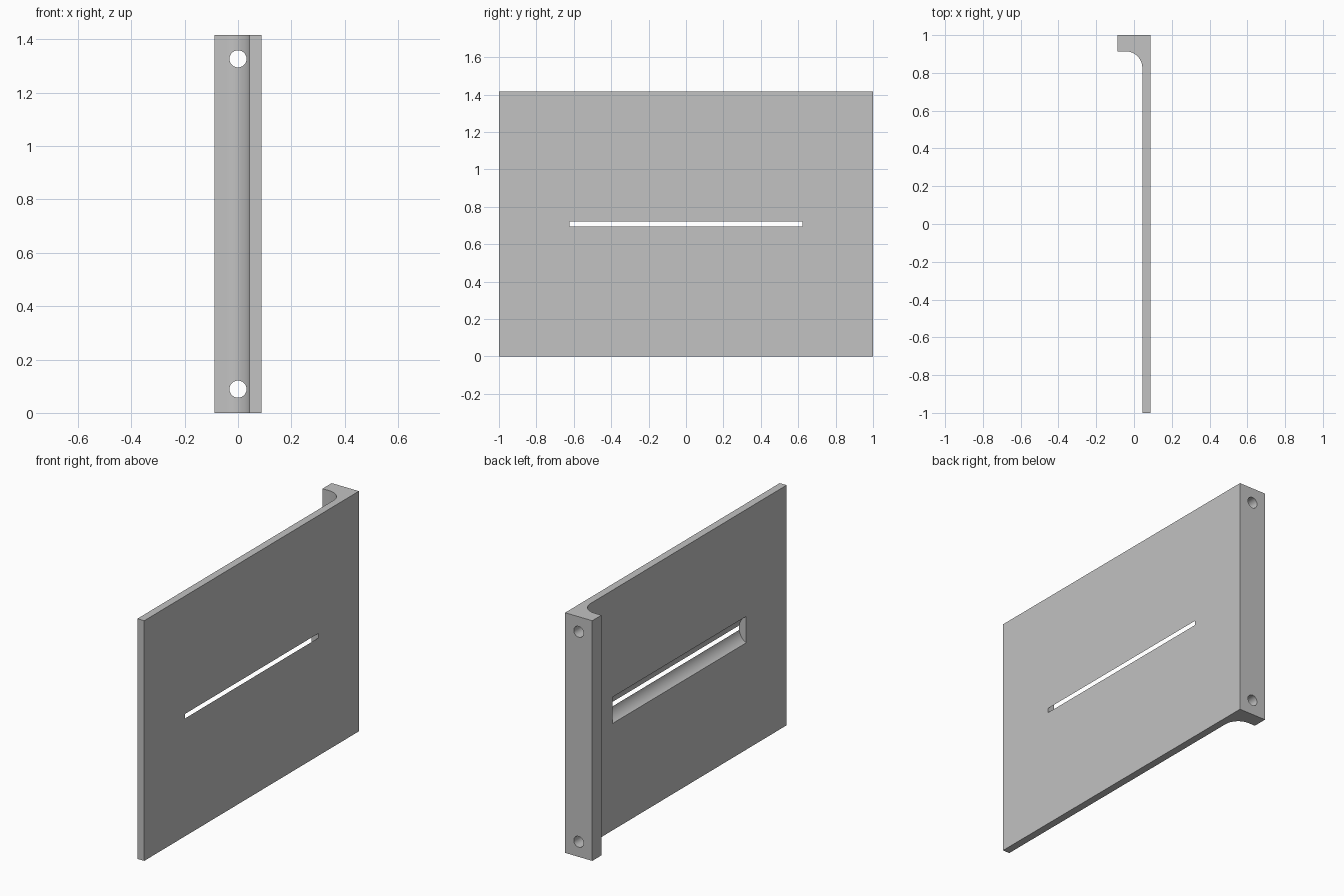
import bpy, bmesh, math
from mathutils import Vector, Matrix

if "Cube" in bpy.data.objects:
    bpy.data.objects.remove(bpy.data.objects["Cube"], do_unlink=True)

HALF_W = 0.0885           # half of the flange width
HEIGHT = 1.416
INNER = 0.044             # inner face of the plate
FLANGE_Y = 0.914          # front face of the flange
FILLET = 0.088
HOLE_R = 0.032
HOLE_INSET = 0.089
SLOT_HALF = 0.622
SLOT_R = 0.0895           # slightly larger than HALF_W, so it breaks through

grey = bpy.data.materials.new("plain grey")
grey.use_nodes = True
colour = (0.54, 0.54, 0.54, 1)
grey.diffuse_color = colour
grey.node_tree.nodes["Principled BSDF"].inputs["Base Color"].default_value = colour


def new_object(name, bm):
    bmesh.ops.recalc_face_normals(bm, faces=bm.faces[:])
    mesh = bpy.data.meshes.new(name)
    bm.to_mesh(mesh)
    bm.free()
    mesh.materials.append(grey)
    obj = bpy.data.objects.new(name, mesh)
    bpy.context.collection.objects.link(obj)
    return obj


def cylinder_along(name, axis, radius, length, centre, sides):
    bm = bmesh.new()
    turn = Vector((0, 0, 1)).rotation_difference(Vector(axis)).to_matrix().to_4x4()
    bmesh.ops.create_cone(bm, cap_ends=True, segments=sides, radius1=radius,
                          radius2=radius, depth=length,
                          matrix=Matrix.Translation(centre) @ turn)
    obj = new_object(name, bm)
    obj.hide_render = True
    return obj


# Plate and flange: one L-shaped outline with a rounded inner corner
outline = [(INNER, -1), (HALF_W, -1), (HALF_W, 1), (-HALF_W, 1), (-HALF_W, FLANGE_Y)]
for i in range(25):
    a = math.radians(90 * (1 - i / 24))
    outline.append((INNER - FILLET + FILLET * math.cos(a),
                    FLANGE_Y - FILLET + FILLET * math.sin(a)))
bm = bmesh.new()
base = bm.faces.new([bm.verts.new((x, y, 0)) for x, y in outline])
top = bmesh.ops.extrude_face_region(bm, geom=[base])["geom"]
bmesh.ops.translate(bm, vec=(0, 0, HEIGHT),
                    verts=[v for v in top if isinstance(v, bmesh.types.BMVert)])
bracket = new_object("flanged_plate", bm)

# Screw holes and the round-bottomed slot
cutters = [cylinder_along("screw_hole_cutter", (0, 1, 0), HOLE_R, 0.5,
                          (0, 0.9, z), 48)
           for z in (HOLE_INSET, HEIGHT - HOLE_INSET)]
cutters.append(cylinder_along("slot_cutter", (0, 1, 0), SLOT_R, 2 * SLOT_HALF,
                              (0, 0, HEIGHT / 2), 128))

bpy.context.view_layer.objects.active = bracket
bracket.select_set(True)
for cutter in cutters:
    mod = bracket.modifiers.new(cutter.name, "BOOLEAN")
    mod.operation = "DIFFERENCE"
    mod.solver = "EXACT"
    mod.object = cutter
    bpy.ops.object.modifier_apply(modifier=mod.name)
    bpy.data.objects.remove(cutter, do_unlink=True)

bpy.ops.object.shade_smooth_by_angle(angle=math.radians(25))
